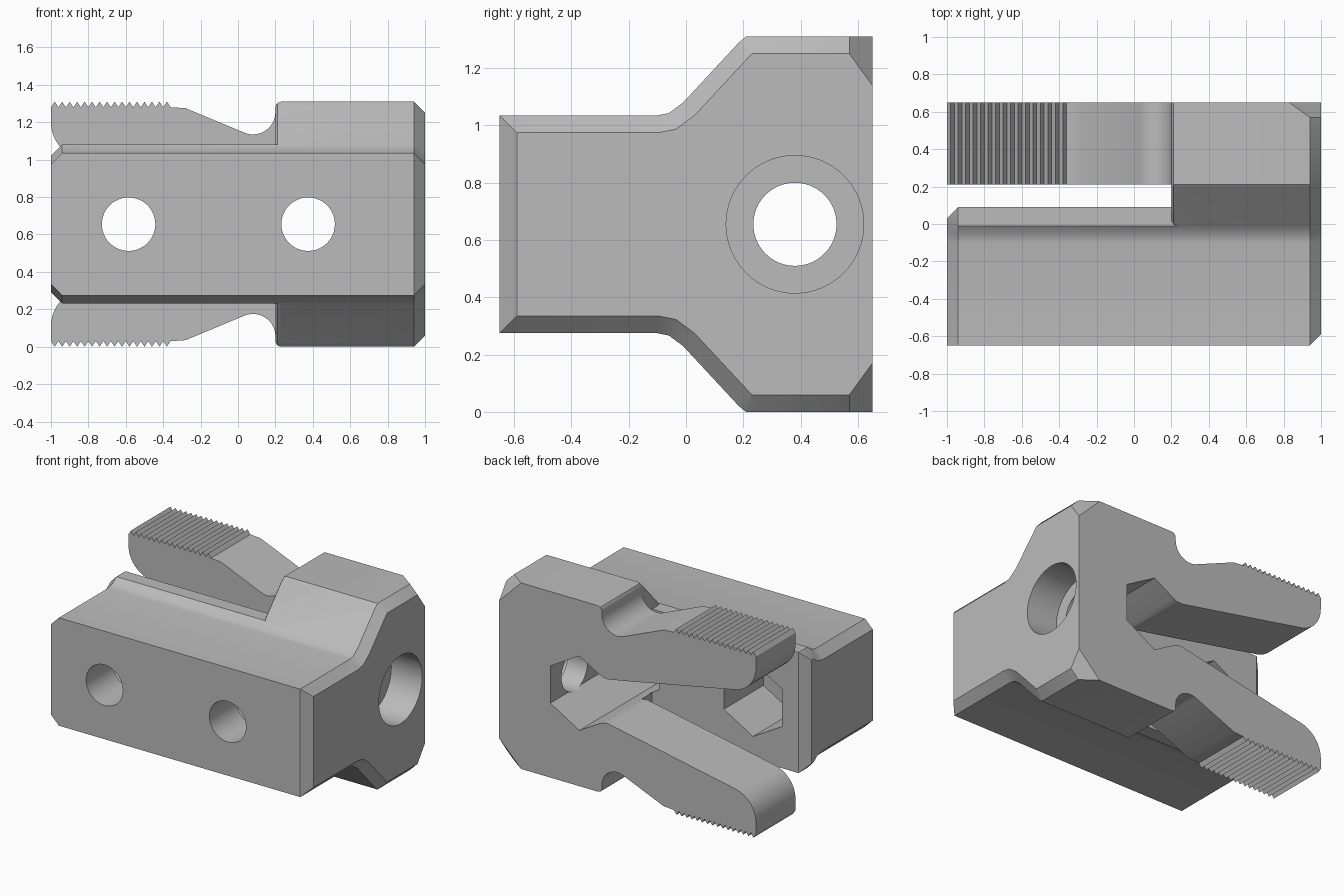
import bpy, bmesh, math
from mathutils import Vector

MID = 0.655      # height of the symmetry plane
HALF = 0.65      # half depth

if "Cube" in bpy.data.objects:
    bpy.data.objects.remove(bpy.data.objects["Cube"])

metal = bpy.data.materials.new("plain_grey_metal")
metal.use_nodes = True
grey = (0.5, 0.5, 0.5, 1)
metal.diffuse_color = grey
metal.node_tree.nodes["Principled BSDF"].inputs["Base Color"].default_value = grey


def loft(name, rings):
    """Closed solid through rings of equal length."""
    bm = bmesh.new()
    loops = [[bm.verts.new(p) for p in ring] for ring in rings]
    n = len(loops[0])
    for a, b in zip(loops, loops[1:]):
        for i in range(n):
            j = (i + 1) % n
            bm.faces.new((a[i], a[j], b[j], b[i]))
    bm.faces.new(loops[0][::-1])
    bm.faces.new(loops[-1])
    bmesh.ops.recalc_face_normals(bm, faces=bm.faces)
    mesh = bpy.data.meshes.new(name)
    bm.to_mesh(mesh)
    bm.free()
    mesh.materials.append(metal)
    obj = bpy.data.objects.new(name, mesh)
    bpy.context.collection.objects.link(obj)
    return obj


def prism_y(name, pts, y0, y1):
    return loft(name, [[(x, y, MID + d) for x, d in pts] for y in (y0, y1)])


def mirrored(half):
    """Half outline plus its reflection across the middle plane."""
    return half + [(a, -d) for a, d in reversed(half)]


def inset(pts, amount):
    """Mitred inset of a clockwise outline."""
    out = []
    for i, p in enumerate(pts):
        p = Vector(p)
        e0 = (p - Vector(pts[i - 1])).normalized()
        e1 = (Vector(pts[(i + 1) % len(pts)]) - p).normalized()
        n0, n1 = Vector((e0.y, -e0.x)), Vector((e1.y, -e1.x))
        out.append(tuple(p + (n0 + n1) * (amount / (1 + n0.dot(n1)))))
    return out


def along_x(name, outline, stations):
    """Sweep an outline along x, inset by the given amount at each station."""
    return loft(name, [[(x, y, MID + d) for y, d in inset(outline, a)]
                       for x, a in stations])


def arc(cx, cd, r, a0, a1, steps):
    angles = [math.radians(a0 + (a1 - a0) * i / steps) for i in range(steps + 1)]
    return [(cx + r * math.cos(a), cd + r * math.sin(a)) for a in angles]


def combine(obj, other, operation):
    mod = obj.modifiers.new("combine", "BOOLEAN")
    mod.operation = operation
    mod.solver = "EXACT"
    mod.object = other
    bpy.context.view_layer.objects.active = obj
    bpy.ops.object.modifier_apply(modifier=mod.name)
    bpy.data.objects.remove(other)


# Tall block with chamfered right end and softly rounded left end
slope = [(-0.1, 0.38), (-0.06, 0.388), (-0.01, 0.425)]
block = mirrored([(-HALF, 0.38)] + slope + [(0.185, 0.635), (0.21, 0.655), (0.8, 0.655)])
body = along_x("clamp_body", block,
               [(0.2, 0.03), (0.203, 0.018), (0.212, 0.006), (0.23, 0), (0.94, 0), (1, 0.06)])

# Front bar with chamfered left end
bar = mirrored([(-0.8, 0.38)] + slope + [(0.09, 0.425)])
combine(body, along_x("front_bar", bar, [(-1, 0.06), (-0.94, 0), (0.4, 0)]), "UNION")

# Two toothed jaws
jaw = [(0.3, 0.6)] + arc(0.08, 0.6, 0.12, 0, -113, 14) + [(-0.28, 0.62), (-0.35, 0.625)]
for i in range(16):
    x = -0.36 - 0.04 * i
    jaw += [(x, 0.625), (x - 0.02, 0.655)]
jaw += [(-1, 0.625)] + arc(-0.8, 0.545, 0.2, 180, 260, 12) + [(-0.05, 0.1945), (0.3, 0.128)]
for side in (1, -1):
    combine(body, prism_y("jaw", [(x, d * side) for x, d in jaw], 0.21, 0.75), "UNION")

# Trim to flat front and back
box = [(-1.5, 1), (1.5, 1), (1.5, -1), (-1.5, -1)]
combine(body, prism_y("trim", box, -HALF, HALF), "INTERSECT")

# Slanted cuts on the two back right corners
for side in (1, -1):
    normal = Vector((0.73, 1, 0.73 * side)).normalized()
    bm = bmesh.new()
    bm.from_mesh(body.data)
    cut = bmesh.ops.bisect_plane(bm, geom=bm.verts[:] + bm.edges[:] + bm.faces[:],
                                 plane_co=(0.83, HALF, MID + 0.655 * side),
                                 plane_no=normal, clear_outer=True)
    edges = [e for e in cut["geom_cut"] if isinstance(e, bmesh.types.BMEdge)]
    bmesh.ops.contextual_create(bm, geom=edges)
    bm.to_mesh(body.data)
    bm.free()

# Throat between the jaws, opening from the nut pocket
throat = mirrored([(-0.1, 0.1), (-0.05, 0.1945), (0.12, 0.162), (0.155, 0.156),
                   (0.19, 0.159), (0.24, 0.183), (0.3, 0.1)])
combine(body, prism_y("throat", throat, 0.09, 0.9), "DIFFERENCE")

# Bolt holes with hexagonal nut pockets behind
for x in (-0.585, 0.375):
    combine(body, prism_y("nut_pocket", arc(x, 0, 0.262, 90, 390, 5), -0.35, 0.9), "DIFFERENCE")
    combine(body, prism_y("bolt_hole", arc(x, 0, 0.143, 0, 352.5, 47), -0.9, -0.3), "DIFFERENCE")

# Stepped bore in the right end
for radius, start in ((0.24, 0.76), (0.145, 0.5)):
    circle = arc(0.38, 0, radius, 0, 354.375, 63)
    bore = loft("bore", [[(x, y, MID + d) for y, d in circle] for x in (start, 1.2)])
    combine(body, bore, "DIFFERENCE")

bpy.ops.object.select_all(action="DESELECT")
body.select_set(True)
bpy.context.view_layer.objects.active = body
bpy.ops.object.shade_smooth_by_angle(angle=math.radians(28))
